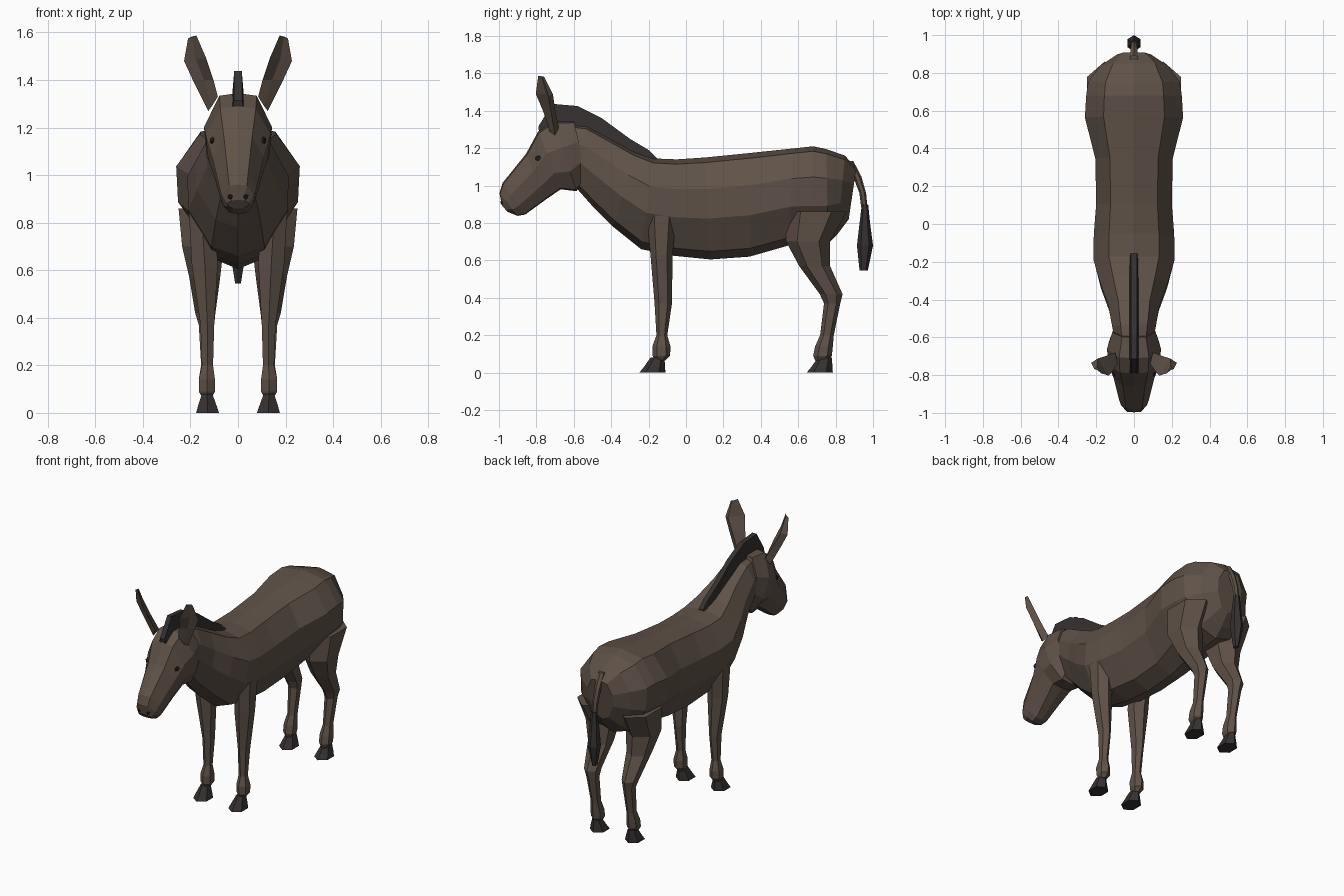
import bpy, bmesh
from mathutils import Vector


def material(name, rgb):
    m = bpy.data.materials.new(name)
    m.diffuse_color = (*rgb, 1)
    return m


COAT = material("brown coat", (0.115, 0.084, 0.065))
DARK = material("dark hair and hoof", (0.037, 0.030, 0.030))
EYE = material("eye black", (0.022, 0.017, 0.016))


def loft(name, rings, mat, mirror=False):
    """Skin a list of equal-length point rings and cap both ends."""
    bm = bmesh.new()
    rows = [[bm.verts.new(p) for p in ring] for ring in rings]
    n = len(rows[0])
    for a, b in zip(rows, rows[1:]):
        for i in range(n):
            j = (i + 1) % n
            bm.faces.new((a[i], a[j], b[j], b[i]))
    bm.faces.new(rows[0])
    bm.faces.new(rows[-1])
    bmesh.ops.recalc_face_normals(bm, faces=bm.faces)
    me = bpy.data.meshes.new(name)
    bm.to_mesh(me)
    bm.free()
    me.materials.append(mat)
    ob = bpy.data.objects.new(name, me)
    bpy.context.collection.objects.link(ob)
    if mirror:
        ob.modifiers.new("Mirror", 'MIRROR').use_mirror_merge = False
    return ob


def section(half, top, bottom, w):
    """Symmetric ring between a top and a bottom (y, z) point."""
    t, b = Vector((0, *top)), Vector((0, *bottom))
    right = [b.lerp(t, f) + Vector((x * w, 0, 0)) for x, f in half]
    left = [Vector((-p.x, p.y, p.z)) for p in right[-2:0:-1]]
    return right + left


HEX = [(0, -1), (1, -.5), (1, .5), (0, 1), (-1, .5), (-1, -.5)]


def hexring(z, y0, y1, x0, x1):
    """Horizontal six-sided ring with given extents."""
    return [((x0 + x1) / 2 + u * (x1 - x0) / 2,
             (y0 + y1) / 2 + v * (y1 - y0) / 2, z) for u, v in HEX]


# Body and neck
body_half = [(0, 1), (.62, .95), (1, .69), (.97, .4), (.52, .08), (0, 0)]
body = [((.91, 1.09), (.87, .82), .09),
        ((.85, 1.16), (.81, .74), .18),
        ((.75, 1.195), (.76, .69), .243),
        ((.68, 1.21), (.68, .68), .253),
        ((.57, 1.198), (.55, .68), .26),
        ((.35, 1.175), (.34, .62), .205),
        ((.10, 1.15), (.13, .605), .20),
        ((-.05, 1.14), (-.07, .625), .213),
        ((-.17, 1.145), (-.24, .66), .214),
        ((-.27, 1.18), (-.39, .78), .18),
        ((-.40, 1.25), (-.50, .89), .135),
        ((-.53, 1.32), (-.58, .98), .115),
        ((-.62, 1.33), (-.65, 1.01), .10)]
loft("body", [section(body_half, *r) for r in body], COAT)

# Head
head_half = [(0, 1), (.55, .97), (1, .62), (.92, .28), (.5, .02), (0, 0)]
head = [((-.60, 1.345), (-.53, 1.05), .115),
        ((-.71, 1.345), (-.585, .97), .143),
        ((-.79, 1.29), (-.67, .98), .136),
        ((-.855, 1.17), (-.75, .925), .108),
        ((-.98, 1.015), (-.86, .845), .078),
        ((-.997, .96), (-.90, .838), .068),
        ((-.985, .895), (-.955, .86), .045)]
loft("head", [section(head_half, *r) for r in head], COAT)

# Ears: inner edge, outer edge, back and recessed front at each level
ear = [[(.085, -.74, 1.33), (.11, -.73, 1.29), (.125, -.70, 1.27), (.10, -.68, 1.31)],
       [(.103, -.765, 1.40), (.143, -.735, 1.40), (.19, -.722, 1.40), (.152, -.70, 1.41)],
       [(.133, -.803, 1.49), (.178, -.752, 1.49), (.227, -.735, 1.48), (.192, -.712, 1.49)],
       [(.175, -.79, 1.587), (.193, -.774, 1.58), (.21, -.768, 1.575), (.195, -.758, 1.582)]]
loft("ear", ear, COAT, True)

# Legs: height, front y, back y, inner x, outer x
front = [(.84, -.21, -.05, .10, .206), (.63, -.19, -.072, .085, .195),
         (.37, -.168, -.075, .10, .158), (.20, -.158, -.10, .105, .152),
         (.14, -.18, -.083, .097, .165), (.09, -.178, -.085, .097, .165),
         (.065, -.165, -.11, .11, .15)]
hind = [(.86, .53, .86, .06, .25), (.70, .535, .77, .06, .235),
        (.57, .605, .77, .075, .205), (.42, .715, .837, .095, .18),
        (.37, .738, .825, .10, .165), (.20, .717, .79, .105, .155),
        (.14, .69, .785, .097, .165), (.09, .68, .78, .097, .165),
        (.065, .69, .755, .11, .15)]
loft("front_leg", [hexring(*r) for r in front], COAT, True)
loft("hind_leg", [hexring(*r) for r in hind], COAT, True)

# Hooves
for name, y in (("front_hoof", -.25), ("hind_hoof", .645)):
    loft(name, [hexring(.08, y + .06, y + .135, .108, .152),
                hexring(.03, y + .025, y + .138, .09, .168),
                hexring(0, y, y + .14, .08, .176)], DARK, True)

# Mane: bottom and top line
mane = [(-.785, 1.28, -.79, 1.315), (-.70, 1.33, -.715, 1.437),
        (-.58, 1.31, -.58, 1.425), (-.45, 1.25, -.45, 1.36),
        (-.30, 1.17, -.30, 1.25), (-.20, 1.13, -.20, 1.19),
        (-.16, 1.12, -.155, 1.147)]
loft("mane", [[(-.025, a, b), (.025, a, b), (.016, c, d), (-.016, c, d)]
              for a, b, c, d in mane], DARK)


# Tail and tuft: y, z, radius along y, radius along x
def strand(name, stations, mat):
    loft(name, [hexring(z, y - ry, y + ry, -rx, rx) for y, z, ry, rx in stations], mat)


strand("tail", [(.875, 1.13, .02, .02), (.915, 1.05, .022, .018),
                (.945, .96, .018, .016), (.957, .85, .016, .015)], COAT)
strand("tail_tuft", [(.957, .90, .017, .017), (.956, .80, .028, .026),
                     (.957, .68, .043, .034), (.95, .545, .022, .012)], DARK)


# Eyes and nostrils
def bead(name, loc, scale):
    for s in (-1, 1):
        bpy.ops.mesh.primitive_ico_sphere_add(subdivisions=1, radius=1,
                                              location=(s * loc[0], loc[1], loc[2]))
        ob = bpy.context.object
        ob.name = name
        ob.scale = scale
        ob.data.materials.append(EYE)


bead("eye", (.106, -.785, 1.145), (.014, .022, .018))
bead("nostril", (.032, -.982, .91), (.013, .012, .012))
